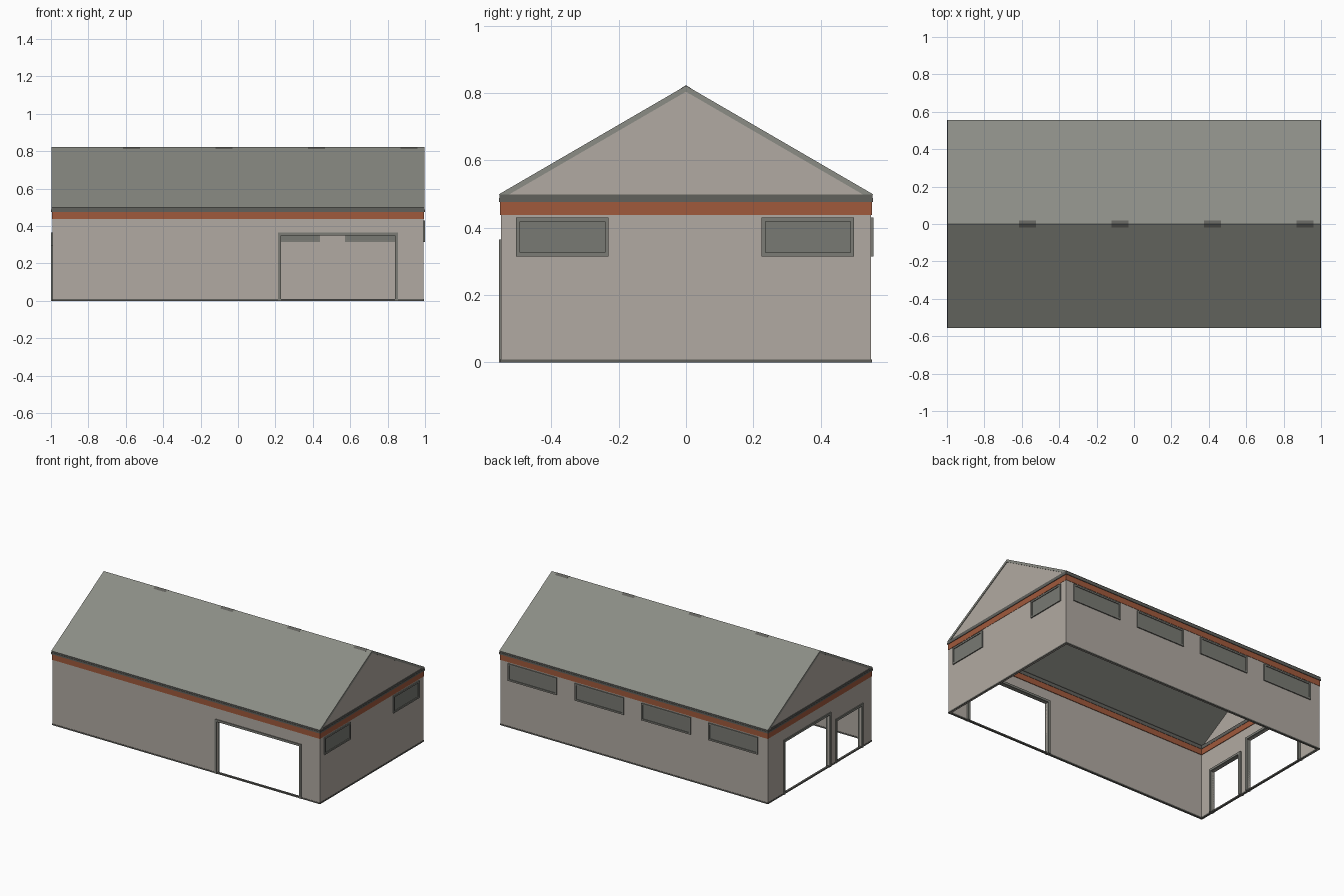
import bpy, bmesh
from mathutils import Vector

cube = bpy.data.objects.get("Cube")
if cube:
    bpy.data.objects.remove(cube, do_unlink=True)


def material(name, rgb):
    m = bpy.data.materials.new(name)
    m.use_nodes = True
    m.diffuse_color = (*rgb, 1)
    m.node_tree.nodes["Principled BSDF"].inputs["Base Color"].default_value = (*rgb, 1)
    return m


WALL = material("beige render", (0.44, 0.40, 0.36))
ROOF = material("grey roofing", (0.26, 0.265, 0.235))
BAND = material("rust orange", (0.35, 0.10, 0.045))
TRIM = material("dark grey trim", (0.12, 0.12, 0.108))
FRAME = material("grey frame", (0.20, 0.203, 0.18))
GLASS = material("grey glass", (0.19, 0.193, 0.172))


def build(name, outlines, axis, mat):
    """Extrude outlines of (u, z) points along x or y, each from lo to hi."""
    bm = bmesh.new()
    for pts, lo, hi in outlines:
        place = (lambda u, z: (lo, u, z)) if axis == "x" else (lambda u, z: (u, lo, z))
        step = Vector((hi - lo, 0, 0) if axis == "x" else (0, hi - lo, 0))
        face = bm.faces.new([bm.verts.new(place(u, z)) for u, z in pts])
        ext = bmesh.ops.extrude_face_region(bm, geom=[face], use_keep_orig=True)
        moved = [g for g in ext["geom"] if isinstance(g, bmesh.types.BMVert)]
        bmesh.ops.translate(bm, vec=step, verts=moved)
    bmesh.ops.recalc_face_normals(bm, faces=bm.faces)
    mesh = bpy.data.meshes.new(name)
    bm.to_mesh(mesh)
    bm.free()
    mesh.materials.append(mat)
    ob = bpy.data.objects.new(name, mesh)
    bpy.context.collection.objects.link(ob)
    return ob


def rect(u0, u1, z0, z1):
    return [(u0, z0), (u1, z0), (u1, z1), (u0, z1)]


def ring(name, out, thick, z0, z1, mat):
    """Rectangular band running round the whole building."""
    x, y = HX + out, HY + out
    long_sides = [(rect(-x, x, z0, z1), s * y, s * (y - thick)) for s in (-1, 1)]
    build(name + "_long", long_sides, "y", mat)
    ends = [(rect(thick - y, y - thick, z0, z1), s * x, s * (x - thick)) for s in (-1, 1)]
    build(name + "_end", ends, "x", mat)


def wall(name, half, top, doors, axis, lo, hi):
    """Wall panel whose door openings are notched into the bottom edge."""
    pts = [(-half, 0)]
    for a, b, h in doors:
        pts += [(a, 0), (a, h), (b, h), (b, 0)]
    build(name, [(pts + [(half, 0)] + top, lo, hi)], axis, WALL)


def door_frame(name, a, b, h, axis, lo, hi, w=0.015):
    u_shape = [(a - w, 0), (a - w, h + w), (b + w, h + w), (b + w, 0),
               (b, 0), (b, h), (a, h), (a, 0)]
    build(name, [(u_shape, lo, hi)], axis, FRAME)


def window(name, centre, width, axis, face):
    a, b, z0, z1, w = centre - width / 2, centre + width / 2, 0.315, 0.43, 0.011
    bars = [rect(a, b, z0, z0 + w), rect(a, b, z1 - w, z1),
            rect(a, a + w, z0 + w, z1 - w), rect(b - w, b, z0 + w, z1 - w)]
    build(name + "_frame", [(p, face - 0.018, face + 0.007) for p in bars], axis, FRAME)
    pane = rect(a + w, b - w, z0 + w, z1 - w)
    build(name + "_glass", [(pane, face - 0.013, face + 0.002)], axis, GLASS)


HX, HY, T, EAVE = 0.993, 0.55, 0.01, 0.498
flat_top = lambda h: [(h, EAVE), (-h, EAVE)]
gable_top = [(HY, EAVE), (0.525, EAVE + 0.002), (0, 0.806), (-0.525, EAVE + 0.002), (-HY, EAVE)]

# Walls with door openings
front_doors = [(0.23, 0.84, 0.35)]
left_end_doors = [(-0.44, -0.18, 0.28), (-0.10, 0.37, 0.35)]
wall("front_wall", HX, flat_top(HX), front_doors, "y", -HY, -HY + T)
wall("back_wall", HX, flat_top(HX), [], "y", HY - T, HY)
wall("left_gable_wall", HY, gable_top, [], "x", HX - T, HX)
wall("right_gable_wall", HY, gable_top, left_end_doors, "x", -HX, -HX + T)

# Door frames
for d in front_doors:
    door_frame("front_door_frame", *d, "y", -HY - 0.005, -HY + 0.025)
for i, d in enumerate(left_end_doors):
    door_frame(f"end_door_frame_{i + 1}", *d, "x", -HX - 0.006, -HX + 0.025)

# Windows along the back and on the closed end
for i in range(4):
    window(f"back_window_{i + 1}", -0.737 + i * 0.497, 0.365, "y", HY)
for i, y in enumerate((-0.367, 0.362)):
    window(f"end_window_{i + 1}", y, 0.275, "x", HX)

# Bands round the building
ring("base_strip", 0.002, 0.014, 0, 0.009, TRIM)
ring("orange_band", 0.002, 0.016, 0.438, 0.476, BAND)
ring("lower_trim", 0.006, 0.022, 0.476, 0.488, TRIM)
ring("upper_trim", 0.004, 0.020, 0.488, 0.499, TRIM)

# Roof slab, open underneath
roof = [(-0.556, 0.499), (0, 0.822), (0.556, 0.499), (0.525, 0.499), (0, 0.804), (-0.525, 0.499)]
build("roof", [(roof, -0.997, 0.997)], "x", ROOF)

# Small ridge plates
plate = [(-0.018, 0.8125), (0, 0.823), (0.018, 0.8125), (0, 0.818)]
build("ridge_plates", [(plate, x - 0.045, x + 0.045) for x in (-0.57, -0.075, 0.42, 0.915)], "x", TRIM)
